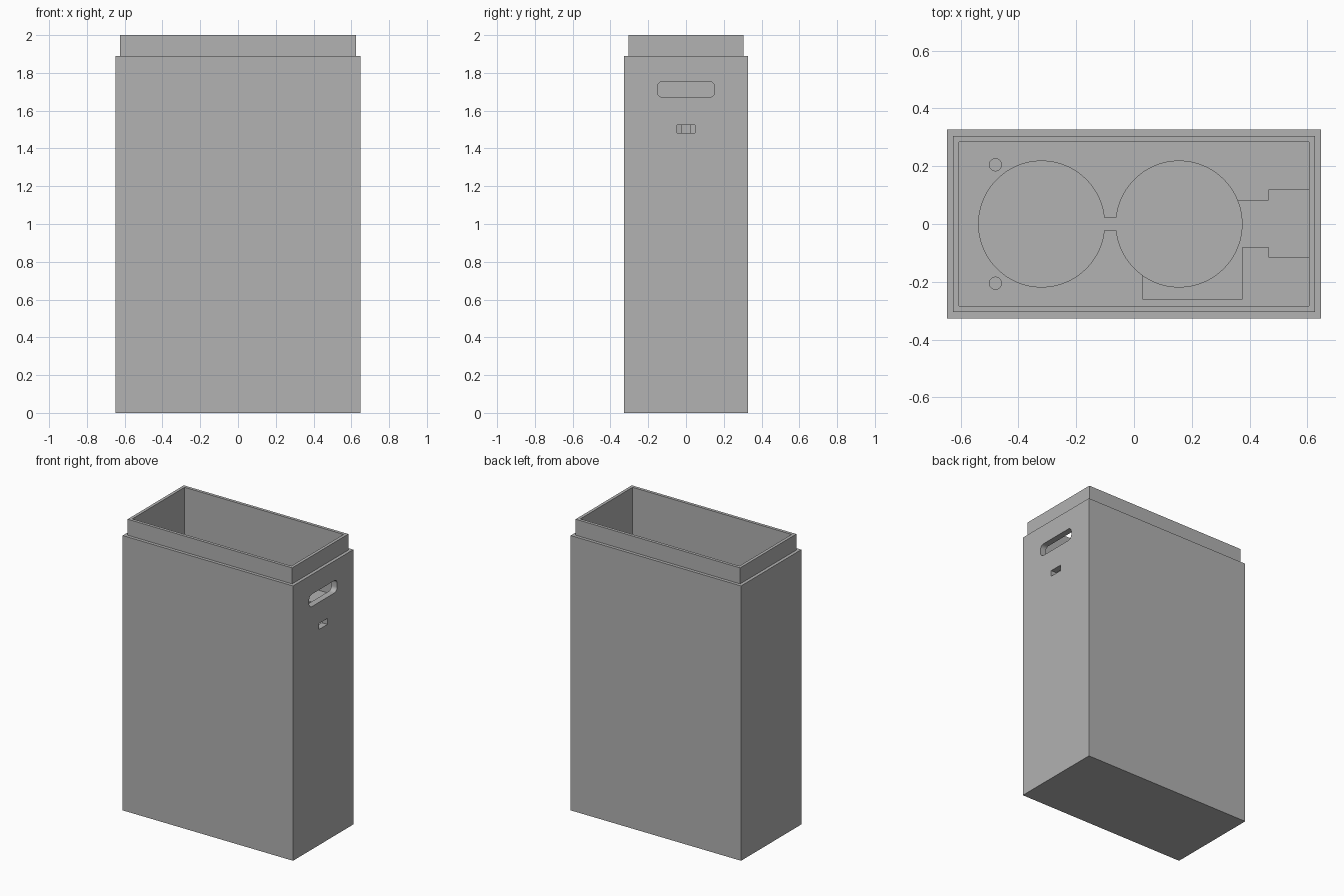
import bpy, bmesh, math

if "Cube" in bpy.data.objects:
    bpy.data.objects.remove(bpy.data.objects["Cube"])

FLOOR = 1.565      # deck inside the open top
CELL_FLOOR = 0.045

grey = bpy.data.materials.new("plain grey")
grey.diffuse_color = (0.445, 0.445, 0.445, 1)
grey.use_nodes = True
grey.node_tree.nodes["Principled BSDF"].inputs["Base Color"].default_value = grey.diffuse_color


def make_object(name, bm):
    bmesh.ops.recalc_face_normals(bm, faces=bm.faces[:])
    mesh = bpy.data.meshes.new(name)
    bm.to_mesh(mesh)
    bm.free()
    mesh.materials.append(grey)
    ob = bpy.data.objects.new(name, mesh)
    bpy.context.collection.objects.link(ob)
    return ob


def prism(name, points, offset):
    """Extrude a closed outline of 3D points along an offset."""
    bm = bmesh.new()
    face = bm.faces.new([bm.verts.new(p) for p in points])
    geom = bmesh.ops.extrude_face_region(bm, geom=[face])["geom"]
    moved = [v for v in geom if isinstance(v, bmesh.types.BMVert)]
    bmesh.ops.translate(bm, verts=moved, vec=offset)
    return make_object(name, bm)


def box(name, x0, x1, y0, y1, z0, z1):
    pts = [(x0, y0, z0), (x1, y0, z0), (x1, y1, z0), (x0, y1, z0)]
    return prism(name, pts, (0, 0, z1 - z0))


def well(name, x, y, r, z0, z1, n):
    pts = [(x + r * math.cos(math.tau * i / n),
            y + r * math.sin(math.tau * i / n), z0) for i in range(n)]
    return prism(name, pts, (0, 0, z1 - z0))


# Case shell: rectangular rings from the base, up over the stepped lip, down to the deck
rings = [(0.648, 0.327, 0), (0.648, 0.327, 1.89), (0.626, 0.305, 1.89),
         (0.626, 0.305, 2.0), (0.605, 0.284, 2.0), (0.605, 0.284, FLOOR)]
bm = bmesh.new()
loops = [[bm.verts.new((sx * x, sy * y, z))
          for sx, sy in ((-1, -1), (1, -1), (1, 1), (-1, 1))] for x, y, z in rings]
for a, b in zip(loops, loops[1:]):
    for i in range(4):
        j = (i + 1) % 4
        bm.faces.new((a[i], a[j], b[j], b[i]))
bm.faces.new(loops[0])
bm.faces.new(loops[-1])
case = make_object("case", bm)

# Two round cell wells joined by a narrow gap
top = FLOOR + 0.05
cutters = [well("cell_well", x, 0, 0.218, CELL_FLOOR, top, 96) for x in (-0.32, 0.156)]
cutters.append(box("well_gap", -0.15, -0.01, -0.022, 0.022, CELL_FLOOR, top))

# Stepped wiring channel and side pocket, one shared depth
z = 1.46
cutters.append(prism("wiring_recess", [
    (0.03, -0.26, z), (0.375, -0.26, z), (0.375, -0.08, z), (0.465, -0.08, z),
    (0.465, -0.115, z), (0.605, -0.115, z), (0.605, 0.117, z), (0.465, 0.117, z),
    (0.465, 0.082, z), (0.30, 0.082, z), (0.30, -0.08, z), (0.03, -0.08, z)],
    (0, 0, top - z)))

# Screw holes in the deck
for y in (-0.205, 0.205):
    cutters.append(well("screw_hole", -0.48, y, 0.021, 1.35, top, 32))

# Rounded switch slot through the right wall
r, outline = 0.03, []
for cy, cz, start in ((0.122, 1.725, 0), (-0.122, 1.725, 90),
                      (-0.122, 1.70, 180), (0.122, 1.70, 270)):
    for k in range(9):
        a = math.radians(start + k * 90 / 8)
        outline.append((0.57, cy + r * math.cos(a), cz + r * math.sin(a)))
cutters.append(prism("switch_slot", outline, (0.15, 0, 0)))

# Small port below the slot
cutters.append(box("port_hole", 0.55, 0.72, -0.047, 0.047, 1.483, 1.524))

# Cut every recess, then discard the cutters
bpy.context.view_layer.objects.active = case
case.select_set(True)
for c in cutters:
    mod = case.modifiers.new(c.name, "BOOLEAN")
    mod.operation = "DIFFERENCE"
    mod.solver = "EXACT"
    mod.object = c
    bpy.ops.object.modifier_apply(modifier=mod.name)
    bpy.data.objects.remove(c)

bpy.ops.object.select_all(action="DESELECT")
case.select_set(True)
bpy.ops.object.shade_smooth_by_angle(angle=math.radians(30))
